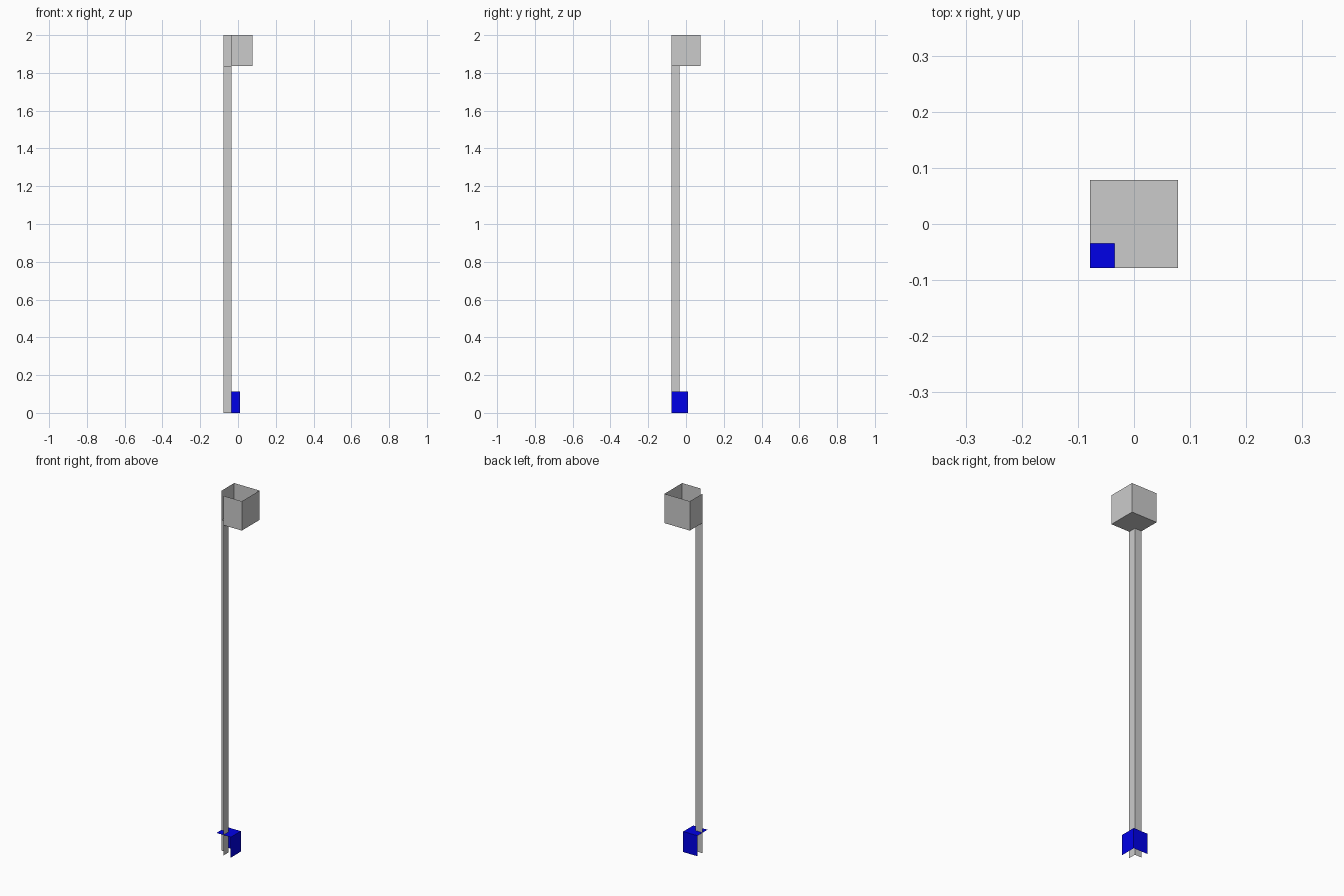
import bpy, bmesh

if "Cube" in bpy.data.objects:
    bpy.data.objects.remove(bpy.data.objects["Cube"])

LO, HI = -0.078, 0.078     # outer extents of the head
POST, FOOT = -0.035, 0.01  # outer faces of the quarter post and foot
Z_FLOOR, Z_FOOT, TOP = 1.837, 0.114, 2.0


def build(name, walls, floor=None, color=None):
    """walls: open plan paths with a z range; floor: plan outline with a z."""
    bm = bmesh.new()
    for path, z0, z1 in walls:
        for (ax, ay), (bx, by) in zip(path, path[1:]):
            bm.faces.new([bm.verts.new(p) for p in
                          ((ax, ay, z0), (bx, by, z0), (bx, by, z1), (ax, ay, z1))])
    if floor:
        outline, z = floor
        bm.faces.new([bm.verts.new((x, y, z)) for x, y in outline])
    bmesh.ops.remove_doubles(bm, verts=bm.verts, dist=1e-5)
    mesh = bpy.data.meshes.new(name)
    bm.to_mesh(mesh)
    bm.free()
    ob = bpy.data.objects.new(name, mesh)
    bpy.context.collection.objects.link(ob)
    if color:
        mat = bpy.data.materials.new(name + "_paint")
        mat.diffuse_color = color
        mat.use_nodes = True
        mat.node_tree.nodes["Principled BSDF"].inputs["Base Color"].default_value = mat.diffuse_color
        mesh.materials.append(mat)
    return ob


# Open-topped head, with the corner above the post left out
head = [(POST, LO), (HI, LO), (HI, HI), (LO, HI), (LO, POST)]
build("head_box", [(head, Z_FLOOR, TOP)], (head + [(POST, POST)], Z_FLOOR))

# Two-sided post below the head
build("post", [([(POST, LO), (POST, POST), (LO, POST)], 0, Z_FLOOR)])

# Blue foot: two outer sides and a flat top
foot = [(FOOT, LO), (FOOT, FOOT), (LO, FOOT)]
build("foot_collar", [(foot, 0, Z_FOOT)], ([(LO, LO)] + foot, Z_FOOT),
      (0.0, 0.0, 0.8, 1))
